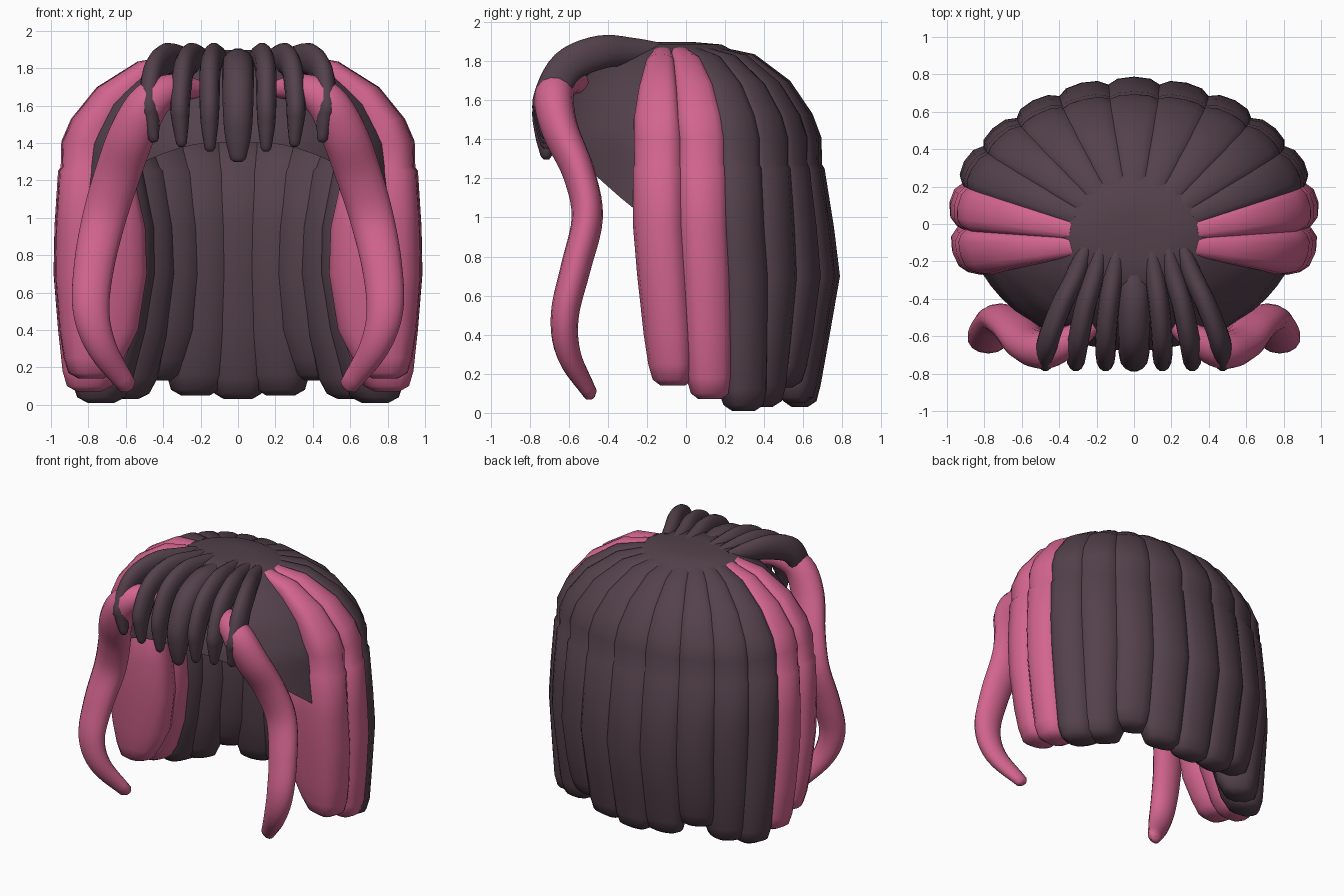
import bpy, bmesh, math
from mathutils import Vector

if "Cube" in bpy.data.objects:
    bpy.data.objects.remove(bpy.data.objects["Cube"])


def material(name, rgb):
    m = bpy.data.materials.new(name)
    m.diffuse_color = (*rgb, 1)
    m.use_nodes = True
    m.node_tree.nodes["Principled BSDF"].inputs["Base Color"].default_value = m.diffuse_color
    return m


DARK = material("dark_plum", (0.088, 0.053, 0.070))
PINK = material("rose_pink", (0.65, 0.130, 0.27))


def loft(name, rings, mat, cap_end=True):
    """Skin a list of equal-length point rings into a closed or open tube."""
    bm = bmesh.new()
    rows = [[bm.verts.new(p) for p in r] for r in rings]
    n = len(rows[0])
    for a, b in zip(rows, rows[1:]):
        for i in range(n):
            j = (i + 1) % n
            bm.faces.new((a[i], a[j], b[j], b[i]))
    bm.faces.new(rows[0][::-1])
    if cap_end:
        bm.faces.new(rows[-1])
    bmesh.ops.recalc_face_normals(bm, faces=bm.faces)
    me = bpy.data.meshes.new(name)
    bm.to_mesh(me)
    bm.free()
    for p in me.polygons:
        p.use_smooth = True
    me.set_sharp_from_angle(angle=math.radians(50))
    me.materials.append(mat)
    ob = bpy.data.objects.new(name, me)
    bpy.context.collection.objects.link(ob)
    return ob


def section(center, u, v, n=16, power=2.0):
    """Superellipse ring spanned by half-axes u and v."""
    pts = []
    e = 2 / power
    for i in range(n):
        t = math.tau * i / n
        c, s = math.cos(t), math.sin(t)
        pts.append(center + u * math.copysign(abs(c) ** e, c)
                   + v * math.copysign(abs(s) ** e, s))
    return pts


def spline(pts, steps=5):
    """Catmull-Rom samples through tuples of any length."""
    p = [Vector(q) for q in pts]
    p = [p[0] * 2 - p[1]] + p + [p[-1] * 2 - p[-2]]
    out = []
    for i in range(1, len(p) - 2):
        a, b, c, d = p[i - 1:i + 3]
        for k in range(steps):
            t = k / steps
            out.append(0.5 * (2 * b + (c - a) * t + (2 * a - 5 * b + 4 * c - d) * t * t
                              + (3 * b - a - 3 * c + d) * t ** 3))
    return out + [p[-2]]


def tube(name, path, radii, axis, mat):
    """Sweep an ellipse along a path; radii are (along axis, across) per point."""
    pts, rad = spline(path), spline(radii)
    rings = []
    for i, p in enumerate(pts):
        t = (pts[min(i + 1, len(pts) - 1)] - pts[max(i - 1, 0)]).normalized()
        side = Vector(axis)
        side = (side - t * side.dot(t)).normalized()
        rings.append(section(p, side * max(rad[i][0], 0.008),
                             t.cross(side) * max(rad[i][1], 0.008), 14))
    # rounded tip
    tip = pts[-1] + t * min(rad[-1]) * 0.6
    rings.append([tip + (q - pts[-1]) * 0.5 for q in rings[-1]])
    return loft(name, rings, mat)


RX, RY = 0.985, 0.78
STEP = math.radians(16.5)


def lock(name, k, side, bottom, mat):
    """Thick lock: over the crown, then hanging down to its bottom height."""
    a = math.pi / 2 - k * STEP - (0.05 if k == 6 else 0)
    dx, dy = RX * math.cos(a), RY * math.sin(a)
    back = max(0, math.sin(a))
    tan = Vector((-RX * math.sin(a) * side, RY * math.cos(a), 0))
    # outer scale, outer z, inner scale, inner z, width factor
    rows = [(.35, 1.87, .33, 1.78, 1.35), (.55, 1.835, .50, 1.71, 1.25),
            (.77, 1.70, .66, 1.56, 1.2), (.91, 1.53, .72, 1.46, 1.2),
            (.965, 1.41, .67, 1.36, 1.2), (.97, 1.27, .62, 1.27, 1.2),
            (.985, 1.25, .59, 1.25, 1.26), (1.005, .95, .52, .95, 1.28),
            (1.01, .70, .51, .70, 1.26), (.985, .40, .56, .40, 1.2),
            (.96, bottom + .11, .64, bottom + .11, 1.1),
            (.935, bottom + .03, .69, bottom + .03, .95),
            (.88, bottom, .75, bottom, .6)]
    rings = []
    for fo, zo, fi, zi, w in rows:
        # the back is flatter above the bulge and tucks in at the hem
        tuck = 0.075 * min(1, abs(zo - .7) / .55) * back
        # side locks drift backwards towards the hem
        drift = max(0, (1 - zo)) * (.08 if k == 6 else .05 if k > 3 else 0)
        o = Vector((dx * fo * side, dy * fo * (1 - tuck) - .1 * (1 - min(fo, 1)) + drift, zo))
        i = Vector((dx * fi * side,
                    dy * fi * (1 - tuck) - (.1 * (1 - fi) if zo > 1.5 else 0) + drift, zi))
        rings.append(section((o + i) / 2, (o - i) / 2, tan * (STEP / 2 * w * fo), 16, 2.7))
    return loft(name, rings, mat)


# Hanging locks: dark around the back, two pink ones on each side
bottoms = [.03, .05, .13, .03, .01, .07, .14]
for k, b in enumerate(bottoms):
    for s, word in ((1, "right"), (-1, "left")):
        if k == 0 and s < 0:
            continue
        kind = "side_lock" if k > 4 else "back_lock"
        lock(f"{kind}_{k}_{word}", k, s, b, PINK if k > 4 else DARK)

# Skull cap: dome with a lower edge that rises towards the forehead
PROFILE = [(1.885, .345), (1.77, .60), (1.62, .80), (1.42, .93), (1.05, .98)]


def cap_scale(z):
    for (z0, f0), (z1, f1) in zip(PROFILE, PROFILE[1:]):
        if z >= z1:
            return f0 + (f1 - f0) * (z0 - z) / (z0 - z1)
    return PROFILE[-1][1]


ROWS, COLS = 12, 64
angles = [math.tau * c / COLS for c in range(COLS)]
# slightly domed crown disc
cap_rings = [[(.17 * math.cos(a), -.075 + .12 * math.sin(a), 1.897) for a in angles]]
for r in range(ROWS + 1):
    ring = []
    for a in angles:
        y0 = .72 * math.sin(a)
        low = 1.05 + max(0, min(.35, (-y0 - .28) * .83))
        z = 1.885 + (low - 1.885) * r / ROWS
        f = cap_scale(z)
        ring.append((.89 * f * math.cos(a), y0 * f - .1 * (1 - f), z))
    cap_rings.append(ring)
loft("skull_cap", cap_rings, DARK, cap_end=False)

# Fringe: seven curled locks over the forehead
FRINGE_X = [(0, 0, 0, 0, 0, 0, 0),
            (.09, .11, .135, .15, .152, .152, .15),
            (.18, .21, .26, .295, .31, .308, .302),
            (.26, .31, .39, .455, .475, .465, .45)]
FRINGE_Y = (-.13, -.27, -.44, -.61, -.70, -.715, -.715)
FRINGE_Z = (1.845, 1.845, 1.84, 1.765, 1.60, 1.46, 1.34)
for k, xs in enumerate(FRINGE_X):
    wide = .085 if k == 0 else .056
    lift = -.025 if k == 0 else .005
    drop = .025 * k
    for s in ((1,) if k == 0 else (1, -1)):
        path = [(s * x, y - (.06 if k == 0 and i == 0 else 0),
                 z + lift + (drop if i > 4 else 0))
                for i, (x, y, z) in enumerate(zip(xs, FRINGE_Y, FRINGE_Z))]
        radii = [(wide * w, d) for w, d in ((.7, .045), (.95, .07), (1, .088), (1, .09),
                                            (.95, .085), (.82, .062), (.5, .03))]
        tube(f"fringe_lock_{k}_{'right' if s > 0 else 'left'}", path, radii, (1, 0, 0), DARK)

# Long wavy pink strands framing the face
STRAND = [(.22, -.54, 1.69), (.34, -.62, 1.69), (.47, -.675, 1.62), (.565, -.645, 1.45),
          (.645, -.55, 1.23), (.715, -.505, 1.0), (.77, -.565, .74), (.785, -.62, .50),
          (.725, -.60, .30), (.59, -.49, .10)]
STRAND_R = [(.05, .05), (.08, .08), (.10, .11), (.095, .125), (.083, .125), (.08, .12),
            (.077, .11), (.072, .10), (.062, .08), (.036, .05)]
for s, word in ((1, "right"), (-1, "left")):
    tube(f"front_strand_{word}", [(s * x, y, z) for x, y, z in STRAND], STRAND_R,
         (0, 1, 0), PINK)
